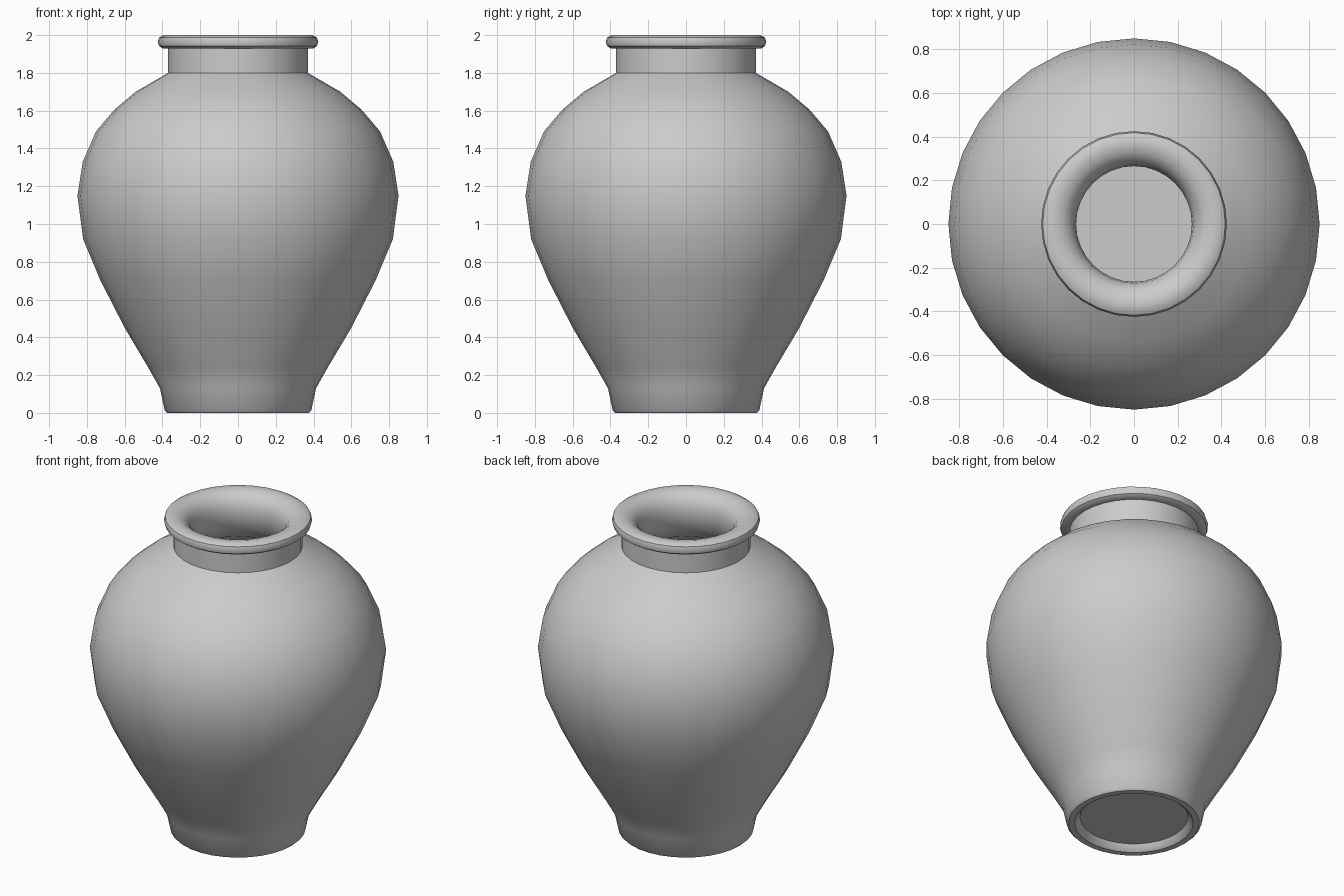
import bpy, bmesh, math

if "Cube" in bpy.data.objects:
    bpy.data.objects.remove(bpy.data.objects["Cube"])

SEGMENTS = 32


def lathe(name, profile):
    """Revolve an (r, z) profile round the z axis; points at r = 0 become poles."""
    bm = bmesh.new()
    verts = [bm.verts.new((r, 0, z)) for r, z in profile]
    edges = [bm.edges.new(pair) for pair in zip(verts, verts[1:])]
    bmesh.ops.spin(bm, geom=verts + edges, cent=(0, 0, 0), axis=(0, 0, 1),
                   angle=math.tau, steps=SEGMENTS, use_merge=True)
    bmesh.ops.remove_doubles(bm, verts=bm.verts, dist=0.0005)
    bmesh.ops.recalc_face_normals(bm, faces=bm.faces)
    mesh = bpy.data.meshes.new(name)
    bm.to_mesh(mesh)
    bm.free()
    obj = bpy.data.objects.new(name, mesh)
    bpy.context.collection.objects.link(obj)
    bpy.ops.object.select_all(action='DESELECT')
    obj.select_set(True)
    bpy.context.view_layer.objects.active = obj
    bpy.ops.object.shade_smooth_by_angle(angle=math.radians(38))
    return obj


# Recessed underside and foot ring
foot = [(0, 0.04), (0.31, 0.04), (0.325, 0.012), (0.34, 0.0),
        (0.375, 0.0), (0.388, 0.012)]

# Outer belly and shoulder
belly = [(0.413, 0.13), (0.478, 0.245), (0.597, 0.445), (0.728, 0.70),
         (0.82, 0.92), (0.85, 1.15), (0.822, 1.33), (0.752, 1.49),
         (0.655, 1.605), (0.542, 1.70), (0.37, 1.80)]

# Straight neck and rounded lip rolling into the mouth
neck = [(0.37, 1.93)]
lip = [(0.40, 1.93), (0.418, 1.942), (0.425, 1.965), (0.418, 1.987),
       (0.395, 2.0), (0.36, 2.0), (0.325, 1.99), (0.293, 1.965),
       (0.272, 1.925), (0.265, 1.87)]

# Hollow inside with a flat floor
inside = [(0.28, 1.77), (0.36, 1.69), (0.48, 1.62), (0.58, 1.535),
          (0.665, 1.435), (0.725, 1.30), (0.75, 1.15), (0.722, 0.95),
          (0.637, 0.745), (0.51, 0.495), (0.39, 0.29), (0.32, 0.16),
          (0.30, 0.12), (0, 0.12)]

lathe("vase", foot + belly + neck + lip + inside)
